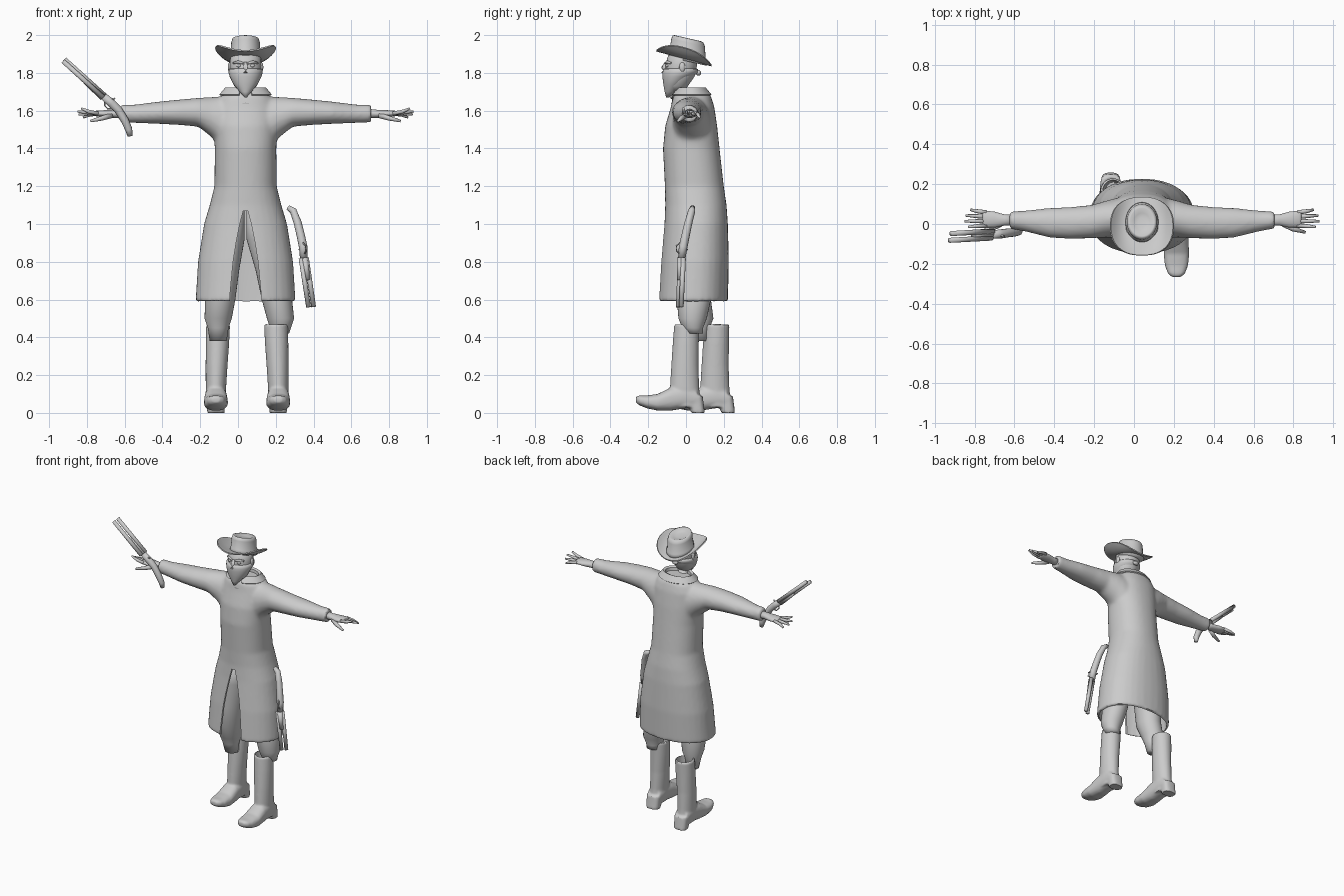
import bpy, bmesh, math
from mathutils import Vector

cube = bpy.data.objects.get("Cube")
if cube:
    bpy.data.objects.remove(cube)

CX = 0.04  # body centre line
grey = bpy.data.materials.new("plain grey")
grey.use_nodes = True
grey.diffuse_color = (0.6, 0.6, 0.6, 1)
grey.node_tree.nodes["Principled BSDF"].inputs["Base Color"].default_value = (0.6, 0.6, 0.6, 1)


def finish(name, bm, smooth=True):
    bmesh.ops.remove_doubles(bm, verts=bm.verts, dist=0.0003)
    bmesh.ops.recalc_face_normals(bm, faces=bm.faces)
    mesh = bpy.data.meshes.new(name)
    bm.to_mesh(mesh)
    bm.free()
    mesh.materials.append(grey)
    ob = bpy.data.objects.new(name, mesh)
    bpy.context.collection.objects.link(ob)
    for p in mesh.polygons:
        p.use_smooth = smooth
    return ob


def skin(name, rings):
    """Bridge a list of equal rings of points and cap both ends."""
    bm = bmesh.new()
    rows = [[bm.verts.new(p) for p in ring] for ring in rings]
    n = len(rows[0])
    for a, b in zip(rows, rows[1:]):
        for i in range(n):
            bm.faces.new((a[i], a[(i + 1) % n], b[(i + 1) % n], b[i]))
    bm.faces.new(rows[0][::-1])
    bm.faces.new(rows[-1])
    return finish(name, bm)


def oval(center, u, v, n=32, power=1.0):
    pts = []
    for i in range(n):
        t = 2 * math.pi * i / n
        c, s = math.cos(t), math.sin(t)
        c = math.copysign(abs(c) ** power, c)
        s = math.copysign(abs(s) ** power, s)
        pts.append(Vector(center) + Vector(u) * c + Vector(v) * s)
    return pts


def stack(name, rows, x=CX, power=1.0):
    """Rows of height, half width, front y, back y."""
    return skin(name, [oval((x, (f + b) / 2, z), (w, 0, 0), (0, (b - f) / 2, 0), power=power)
                       for z, w, f, b in rows])


def tube(name, pts, radii, n=14):
    pts = [Vector(p) for p in pts]
    rings = []
    for i, p in enumerate(pts):
        d = pts[min(i + 1, len(pts) - 1)] - pts[max(i - 1, 0)]
        q = d.to_track_quat('Z', 'Y')
        r = radii[i]
        rings.append(oval(p, q @ Vector((r, 0, 0)), q @ Vector((0, r, 0)), n))
    return skin(name, rings)


def ball(name, loc, size):
    bm = bmesh.new()
    bmesh.ops.create_uvsphere(bm, u_segments=20, v_segments=12, radius=1)
    for v in bm.verts:
        v.co = Vector([c * s + l for c, s, l in zip(v.co, size, loc)])
    return finish(name, bm)


def bake(ob):
    dg = bpy.context.evaluated_depsgraph_get()
    mesh = bpy.data.meshes.new_from_object(ob.evaluated_get(dg))
    ob.modifiers.clear()
    ob.data = mesh
    mesh.materials.clear()
    mesh.materials.append(grey)
    for p in mesh.polygons:
        p.use_smooth = True
        p.material_index = 0
    bpy.ops.object.select_all(action='DESELECT')
    ob.select_set(True)
    bpy.context.view_layer.objects.active = ob
    bpy.ops.object.shade_smooth_by_angle(angle=math.radians(40))


def fuse(name, parts, voxel, rounds, cutters):
    """Melt parts into one smooth solid, then carve it."""
    bm = bmesh.new()
    for p in parts:
        bm.from_mesh(p.data)
        bpy.data.objects.remove(p)
    ob = finish(name, bm)
    m = ob.modifiers.new("melt", 'REMESH')
    m.mode, m.voxel_size = 'VOXEL', voxel
    m = ob.modifiers.new("soften", 'SMOOTH')
    m.factor, m.iterations = 0.5, rounds
    for c in cutters:
        c.hide_render = True
        m = ob.modifiers.new("carve", 'BOOLEAN')
        m.operation, m.object, m.solver = 'DIFFERENCE', c, 'EXACT'
    bake(ob)
    for c in cutters:
        bpy.data.objects.remove(c)
    return ob


def sheet(name, func, nu, nv, thick):
    bm = bmesh.new()
    g = [[bm.verts.new(func(i / nu, j / nv)) for j in range(nv + 1)] for i in range(nu + 1)]
    for i in range(nu):
        for j in range(nv):
            bm.faces.new((g[i][j], g[i + 1][j], g[i + 1][j + 1], g[i][j + 1]))
    ob = finish(name, bm)
    ob.modifiers.new("thickness", 'SOLIDIFY').thickness = thick
    bake(ob)
    return ob


# Long coat: torso and sleeves melted together, skirt hollowed, front slit
skirt = [(0.59, .265, -.15, .222), (0.8, .252, -.135, .227), (1.0, .22, -.115, .222), (1.1, .19, -.11, .215)]
torso = stack("torso", skirt + [(1.2, .165, -.112, .2), (1.4, .163, -.122, .178), (1.52, .17, -.11, .165),
              (1.62, .165, -.08, .15), (1.67, .14, -.07, .135), (1.695, .1, -.055, .12)], power=0.9)
arm = [(0, .03, 1.4, 1.67, .08), (.13, .03, 1.4, 1.675, .1), (.18, .025, 1.46, 1.672, .092), (.25, .012, 1.515, 1.668, .084),
       (.36, .005, 1.525, 1.658, .08), (.46, .006, 1.53, 1.648, .075), (.59, .015, 1.535, 1.632, .052), (.665, .02, 1.538, 1.632, .044)]
sleeves = [skin("sleeve", [oval((CX + s * d, y, (lo + hi) / 2), (0, w, 0), (0, 0, (hi - lo) / 2))
                           for d, y, lo, hi, w in arm]) for s in (1, -1)]
hollow = stack("hollow", [(0.5, .26, -.14, .212)] +
               [(z, w - .015, f + .015, b - .015) for z, w, f, b in skirt], power=0.9)
slit_shape = [(.085, .5), (.083, .62), (.066, .8), (.05, .9), (.03, 1.0), (.012, 1.07)]
outline = [(CX + w, z) for w, z in slit_shape] + [(CX - w, z) for w, z in reversed(slit_shape)]
slit = skin("slit", [[(x, y, z) for x, z in outline] for y in (-.3, .02)])
fuse("long_coat", [torso] + sleeves, 0.011, 8, [hollow, slit])


# Turned-down collar, open at the front
def collar(u, v):
    t = -math.pi / 2 + 0.25 + u * (2 * math.pi - 0.5)
    k = [(.085, 1.675), (.09, 1.715), (.105, 1.722), (.135, 1.685)][round(v * 3)]
    return (CX + k[0] * 1.03 * math.cos(t), .03 + (k[0] - .03) * math.sin(t), k[1])


sheet("collar", collar, 40, 3, 0.008)

# Hands with four fingers and a thumb
for s, side in ((1, "left"), (-1, "right")):
    def at(d, y, z):
        return (CX + s * d, y, z)
    skin(side + "_palm", [oval(at(d, y, z), (0, w, 0), (0, 0, h), 20) for d, y, z, w, h in
         ((.64, .02, 1.585, .028, .026), (.69, .02, 1.583, .028, .022), (.74, .022, 1.583, .04, .02),
          (.79, .025, 1.585, .042, .015), (.8, .025, 1.585, .036, .01))])
    for i in range(4):
        y = -.008 + i * .022
        reach = (.87, .89, .885, .86)[i]
        tube(side + "_finger", [at(.78, y, 1.585), at(.83, y * 1.15 - .002, 1.595 - i * .006),
                                at(reach, y * 1.3 - .004, 1.612 - i * .016)], (.011, .01, .006), 10)
    tube(side + "_thumb", [at(.71, 0, 1.575), at(.76, -.025, 1.56), at(.82, -.042, 1.545)], (.015, .013, .007), 10)

# Trousers
for name, x0, x1, y1, end in (("left_trouser", .13, .225, .035, .42), ("right_trouser", -.05, -.105, .07, .38)):
    mid = (x0 + x1) / 2
    skin(name, [oval((x, y, z), (a, 0, 0), (0, b, 0)) for x, y, z, a, b in
         ((x0, .05, 1.08, .085, .11), (x0, .05, .92, .085, .105), (mid, .045, .75, .083, .095),
          (x1 - (x1 - mid) * .4, .042, .6, .08, .09), (x1, y1, .5, .072, .075),
          (x1, y1, .45, .055, .055), (x1, y1 + .01, end, .045, .045))])

# Tall boots with low heels, the right one set further back
for name, x, dy in (("left_boot", .213, 0), ("right_boot", -.117, .16)):
    lean = .012 if x > 0 else -.012
    shaft = skin("shaft", [oval((x - lean * k, (f + b) / 2 + dy, z), (w, 0, 0), (0, (b - f) / 2, 0)) for z, w, f, b, k in
                 ((.03, .05, -.07, .08, 0), (.13, .054, -.085, .07, 0), (.25, .058, -.078, .066, .3),
                  (.37, .062, -.07, .068, .7), (.47, .063, -.062, .07, 1))])
    foot = skin("foot", [oval((x, y + dy, (lo + hi) / 2), (w, 0, 0), (0, 0, (hi - lo) / 2), power=.8) for y, w, lo, hi in
                ((.06, .05, .03, .12), (0, .056, .025, .15), (-.08, .06, .012, .135), (-.15, .064, .012, .1),
                 (-.21, .058, .025, .092), (-.25, .042, .042, .092), (-.266, .022, .055, .085))])
    heel = stack("heel", [(0, .046, .025 + dy, .1 + dy), (.09, .05, .01 + dy, .088 + dy)], x, .7)
    bore = stack("bore", [(.25, .04, -.055 + dy, .05 + dy), (.5, .054, -.055 + dy, .062 + dy)], x - lean)
    fuse(name, [shaft, foot, heel], 0.008, 3, [bore])

# Head, neck and facial features
stack("head", [(1.7, .03, -.09, -.01), (1.73, .06, -.105, .01), (1.78, .078, -.112, .045), (1.84, .084, -.11, .058),
               (1.89, .08, -.095, .06), (1.92, .05, -.06, .04)])
tube("neck", [(CX, -.035, 1.64), (CX, -.037, 1.7), (CX, -.03, 1.78)], (.045, .038, .045), 20)
tube("nose", [(CX, -.105, 1.855), (CX, -.12, 1.825), (CX, -.12, 1.8)], (.008, .012, .012))
for s in (1, -1):
    ball("eye", (CX + s * .035, -.098, 1.838), (.014, .01, .009))
    tube("brow", [(CX + s * .012, -.108, 1.851), (CX + s * .04, -.1, 1.858), (CX + s * .065, -.08, 1.852)], (.006, .008, .005))
    ball("ear", (CX + s * .084, -.02, 1.83), (.01, .016, .026))

# Bandana drawn to a point under the chin, knotted behind
stack("bandana", [(1.67, .006, -.105, -.09), (1.7, .032, -.113, -.05), (1.74, .064, -.12, -.012), (1.78, .084, -.125, .035),
                  (1.8, .09, -.125, .062), (1.82, .089, -.12, .063), (1.823, .08, -.11, .055)])
ball("bandana_knot", (CX, .066, 1.8), (.022, .014, .015))


# Hat, tipped back, with the brim curled up at the sides
def tip(y):
    return -0.27 * (y + .01)


def brim(u, v):
    t = 2 * math.pi * u
    c, s = math.cos(t), math.sin(t)
    c = math.copysign(abs(c) ** .85, c)
    s = math.copysign(abs(s) ** .85, s)
    y = -.01 + (.08 + .066 * v) * s
    return (CX + (.065 + .09 * v) * c, y, 1.882 + tip(y) + .055 * v ** 2 * c * c)


sheet("hat_brim", brim, 56, 6, 0.008)
crown = stack("hat_crown", [(1.865, .084, -.092, .11), (1.9, .082, -.09, .108), (1.905, .078, -.086, .104),
              (1.965, .076, -.078, .1), (1.985, .07, -.07, .092), (1.988, .06, -.06, .08), (1.975, .04, -.035, .055),
              (1.972, .02, -.015, .03)])
for v in crown.data.vertices:
    v.co.z += tip(v.co.y) * .85
crown.data.update()


# Double-barrelled guns with curved grips
def gun(name, grip, muzzle, across):
    muzzle, across = Vector(muzzle), Vector(across)
    start = Vector(grip[-1])
    tube(name + "_grip", grip, (.013, .019, .021, .022, .023, .02))
    for k in (1, -1):
        tube(name + "_barrel", [start + across * k, muzzle + across * k], (.0135, .0125))
    along = (muzzle - start).normalized()
    drop = along.cross(across).normalized()
    tube(name + "_forend", [start + drop * .008, start.lerp(muzzle, .45) + drop * .008], (.018, .013))
    tube(name + "_hammer", [start - along * .04 - drop * .015, start - along * .05 - drop * .034], (.007, .004), 8)
    tube(name + "_trigger_guard", [start - along * a + drop * b for a, b in
         ((.02, .015), (.035, .035), (.06, .037), (.08, .015))], [.004] * 4, 8)


gun("raised_gun", [(-.572, -.035, 1.465), (-.578, -.038, 1.5), (-.6, -.042, 1.55), (-.635, -.045, 1.605),
                   (-.67, -.05, 1.64), (-.71, -.053, 1.675)], (-.922, -.065, 1.867), (.004, .017, .005))
gun("hanging_gun", [(.265, .035, 1.088), (.292, .03, 1.07), (.315, .014, 1.01), (.332, -.002, .94),
                    (.345, -.015, .88), (.348, -.022, .82)], (.387, -.033, .56), (.0135, .008, .001))
